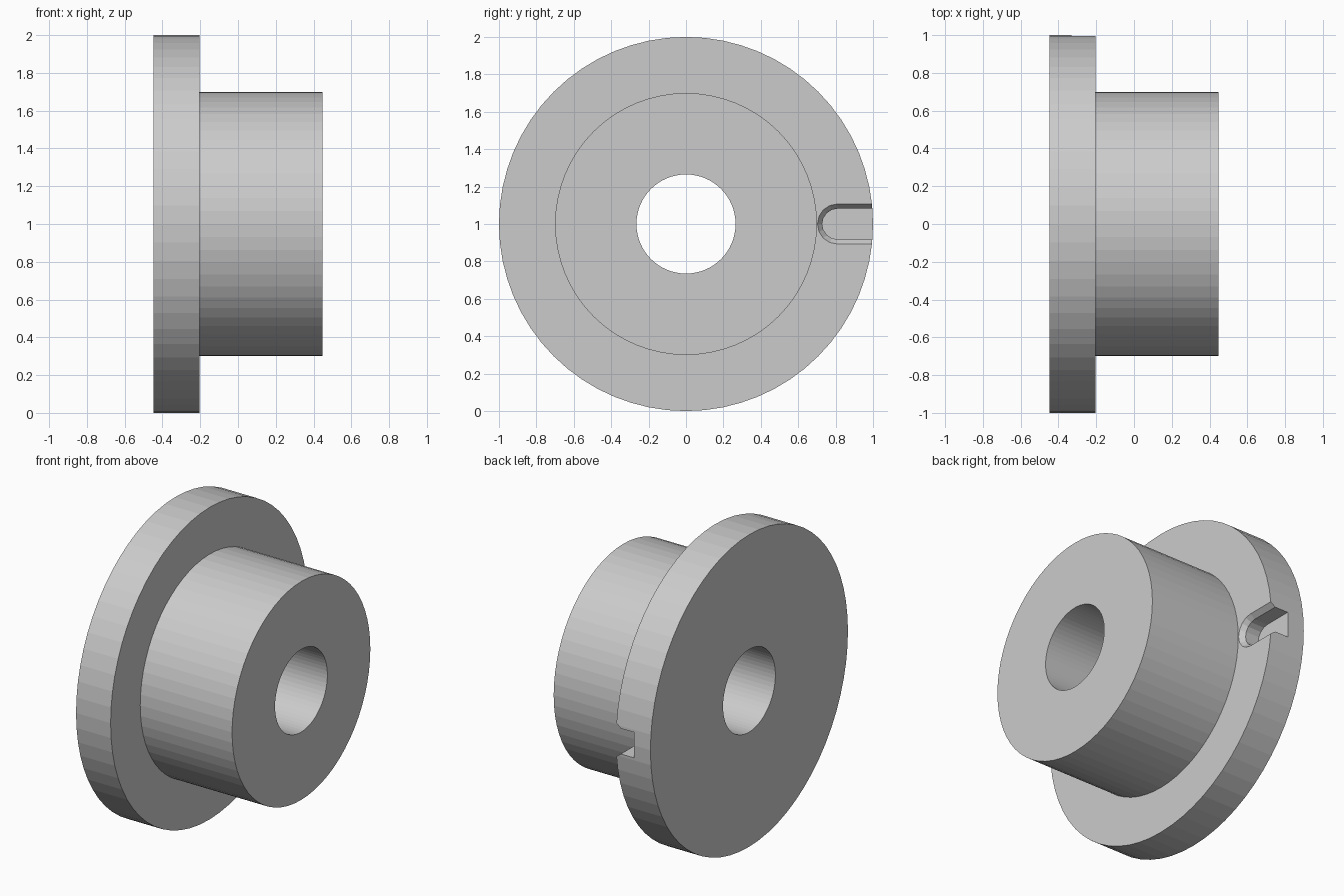
import bpy, bmesh, math

if "Cube" in bpy.data.objects:
    bpy.data.objects.remove(bpy.data.objects["Cube"])

SEGMENTS = 64
CENTRE_Z = 1.0


def new_object(name, bm):
    bmesh.ops.recalc_face_normals(bm, faces=bm.faces)
    mesh = bpy.data.meshes.new(name)
    bm.to_mesh(mesh)
    bm.free()
    obj = bpy.data.objects.new(name, mesh)
    bpy.context.collection.objects.link(obj)
    return obj


def bridge(bm, a, b):
    n = len(a)
    for i in range(n):
        j = (i + 1) % n
        bm.faces.new((a[i], a[j], b[j], b[i]))


# Flanged bushing: closed (x, radius) profile turned about the x axis
profile = [(-0.448, 0.265), (-0.448, 1.0), (-0.203, 1.0),
           (-0.203, 0.7), (0.448, 0.7), (0.448, 0.265)]
bm = bmesh.new()
rings = []
for x, r in profile:
    ring = []
    for i in range(SEGMENTS):
        a = 2 * math.pi * i / SEGMENTS
        ring.append(bm.verts.new((x, r * math.cos(a), CENTRE_Z + r * math.sin(a))))
    rings.append(ring)
for k in range(len(rings)):
    bridge(bm, rings[k], rings[(k + 1) % len(rings)])
bushing = new_object("flanged_bushing", bm)

# Slot cutter: round-ended outline lofted through depth, chamfered at the flange face
SLOT_Y = 0.81
bm = bmesh.new()
rings = []
for x, w in [(-0.33, 0.082), (-0.235, 0.082), (-0.203, 0.107), (-0.17, 0.107)]:
    outline = [(1.1, w)]
    for i in range(9):
        a = math.pi / 2 + math.pi * i / 8
        outline.append((SLOT_Y + w * math.cos(a), w * math.sin(a)))
    outline.append((1.1, -w))
    rings.append([bm.verts.new((x, y, CENTRE_Z + z)) for y, z in outline])
for a, b in zip(rings, rings[1:]):
    bridge(bm, a, b)
bm.faces.new(rings[0])
bm.faces.new(rings[-1])
cutter = new_object("slot_cutter", bm)
cutter.hide_render = True
cutter.hide_set(True)

# Cut the radial locating slot into the flange
cut = bushing.modifiers.new("locating_slot", 'BOOLEAN')
cut.operation = 'DIFFERENCE'
cut.solver = 'EXACT'
cut.object = cutter
